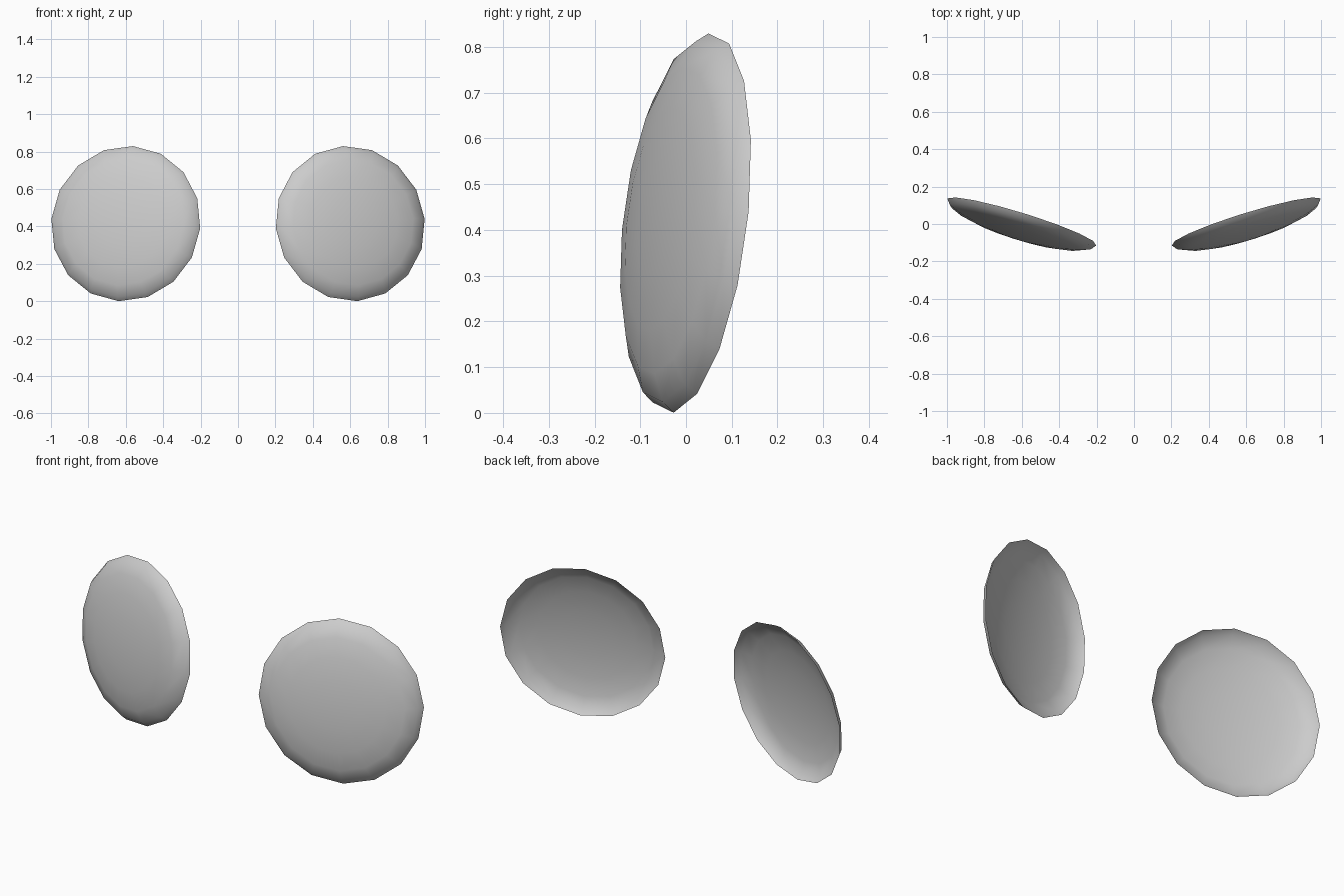
import bpy, bmesh
from math import sin, cos, pi
from mathutils import Vector

if "Cube" in bpy.data.objects:
    bpy.data.objects.remove(bpy.data.objects["Cube"])

CENTRE = Vector((0.60, 0.011, 0.415))   # middle of the open rim
RADIUS, DEPTH = 0.418, 0.088
SIDES, RINGS = 16, 5

# tilted axes of the dish: across, up the rim, and outward to the front
across = Vector((0.398, 0.126, 0.025)).normalized()
up = Vector((-0.04, 0.037, 0.411))
front = across.cross(up).normalized()
up = front.cross(across).normalized()


def dish(name):
    """Shallow flattened half sphere, open at the back."""
    bm = bmesh.new()
    rings = []
    for r in range(RINGS):
        t = r / RINGS * pi / 2
        rings.append([bm.verts.new(
            CENTRE + front * DEPTH * sin(t)
            + (across * cos(a) + up * sin(a)) * RADIUS * cos(t))
            for a in (2 * pi * i / SIDES for i in range(SIDES))])
    pole = bm.verts.new(CENTRE + front * DEPTH)
    for i in range(SIDES):
        j = (i + 1) % SIDES
        for lo, hi in zip(rings, rings[1:]):
            bm.faces.new((lo[i], lo[j], hi[j], hi[i]))
        bm.faces.new((rings[-1][i], rings[-1][j], pole))
    for f in bm.faces:
        f.smooth = True
    mesh = bpy.data.meshes.new(name)
    bm.to_mesh(mesh)
    bm.free()
    ob = bpy.data.objects.new(name, mesh)
    bpy.context.collection.objects.link(ob)
    return ob


# pair of domed lenses, mirrored left to right
lenses = dish("domed_lenses")
mirror = lenses.modifiers.new("mirror", 'MIRROR')
mirror.use_axis = (True, False, False)
mirror.use_mirror_merge = False
